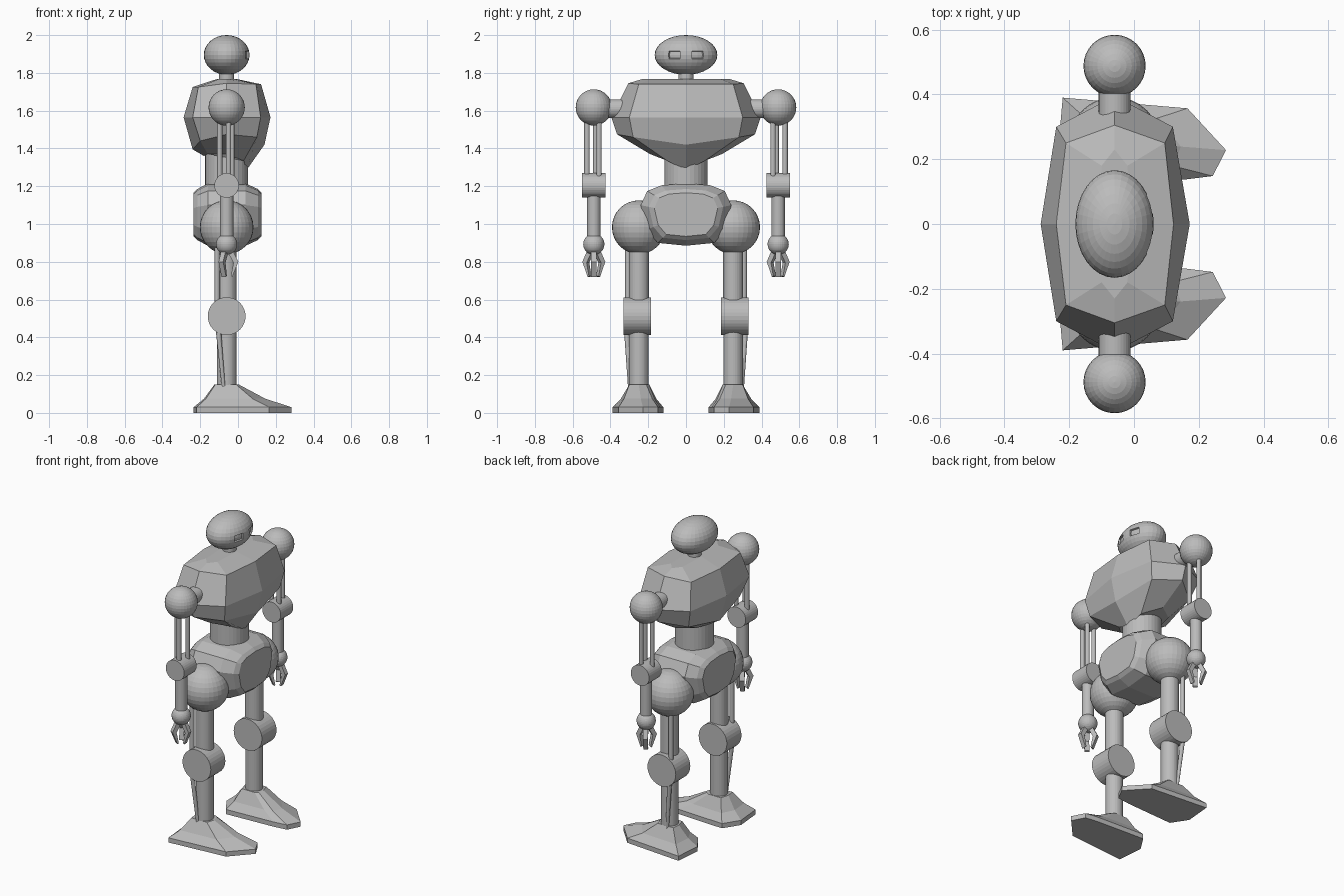
import bpy, bmesh, math
from mathutils import Vector, Matrix

if "Cube" in bpy.data.objects:
    bpy.data.objects.remove(bpy.data.objects["Cube"])

grey = bpy.data.materials.new("grey metal")
grey.diffuse_color = (0.5, 0.5, 0.5, 1)
grey.use_nodes = True
grey.node_tree.nodes["Principled BSDF"].inputs["Base Color"].default_value = grey.diffuse_color
CX = -0.06  # body axis


def finish(name, bm):
    bmesh.ops.recalc_face_normals(bm, faces=bm.faces[:])
    me = bpy.data.meshes.new(name)
    bm.to_mesh(me)
    bm.free()
    me.materials.append(grey)
    ob = bpy.data.objects.new(name, me)
    bpy.context.collection.objects.link(ob)
    return ob


def ball(name, loc, r):
    bm = bmesh.new()
    bmesh.ops.create_uvsphere(bm, u_segments=32, v_segments=16, radius=r,
                              matrix=Matrix.Translation(loc))
    return finish(name, bm)


def rod(name, a, b, r, r2=None, seg=32):
    a, b = Vector(a), Vector(b)
    d = b - a
    m = Matrix.Translation((a + b) / 2) @ d.to_track_quat('Z', 'Y').to_matrix().to_4x4()
    bm = bmesh.new()
    bmesh.ops.create_cone(bm, cap_ends=True, segments=seg, radius1=r,
                          radius2=r if r2 is None else r2, depth=d.length, matrix=m)
    return finish(name, bm)


def loft(name, rings):
    bm = bmesh.new()
    vs = [[bm.verts.new(p) for p in ring] for ring in rings]
    n = len(vs[0])
    for lo, hi in zip(vs, vs[1:]):
        for i in range(n):
            j = (i + 1) % n
            bm.faces.new((lo[i], lo[j], hi[j], hi[i]))
    bm.faces.new(vs[0])
    bm.faces.new(vs[-1])
    return finish(name, bm)


# head with two sunken eye slots
bm = bmesh.new()
bmesh.ops.create_uvsphere(bm, u_segments=32, v_segments=16, radius=1,
                          matrix=Matrix.Translation((CX, 0, 1.895)) @ Matrix.Diagonal((0.121, 0.166, 0.105, 1)))
bm.normal_update()
for s in (-1, 1):
    eye = [f for f in bm.faces if f.calc_center_median().x > 0
           and 0.032 < s * f.calc_center_median().y < 0.093
           and abs(f.calc_center_median().z - 1.895) < 0.02]
    if eye:
        bmesh.ops.inset_region(bm, faces=eye, thickness=0.002, depth=-0.01, use_even_offset=True)
finish("head", bm)
rod("neck", (CX, 0, 1.72), (CX, 0, 1.83), 0.04)

# torso: half rings (back middle, back corner, side, front corner, front middle)
half_rings = [
    [(-0.18, 0, 1.36), (-0.16, 0.12, 1.37), (-0.06, 0.19, 1.37), (0.03, 0.10, 1.335), (0.045, 0, 1.285)],
    [(-0.24, 0, 1.395), (-0.20, 0.26, 1.44), (-0.06, 0.365, 1.475), (0.10, 0.28, 1.46), (0.14, 0, 1.42)],
    [(-0.288, 0, 1.565), (-0.24, 0.30, 1.565), (-0.06, 0.395, 1.565), (0.12, 0.30, 1.565), (0.172, 0, 1.565)],
    [(-0.24, 0, 1.725), (-0.21, 0.25, 1.725), (-0.06, 0.305, 1.745), (0.095, 0.25, 1.74), (0.122, 0, 1.74)],
    [(-0.11, 0, 1.768), (-0.10, 0.18, 1.768), (-0.06, 0.23, 1.768), (-0.02, 0.18, 1.768), (-0.01, 0, 1.768)],
]
loft("torso", [h + [(x, -y, z) for x, y, z in h[3:0:-1]] for h in half_rings])
rod("waist", (CX, 0, 1.14), (CX, 0, 1.42), 0.114)

# pelvis: octagonal section lofted front to back
section = [(0, 0.165), (0.13, 0.155), (0.205, 0.125), (0.24, 0.05), (0.21, -0.08),
           (0.15, -0.15), (0, -0.165)]
section += [(-y, z) for y, z in section[5:0:-1]]
loft("pelvis", [[(x, y * k, 1.05 + z * k) for y, z in section]
                for x, k in ((-0.235, 0.70), (-0.215, 0.82), (-0.16, 1.0),
                             (0.04, 1.0), (0.105, 0.82), (0.124, 0.70))])

# foot outline (y measured from the outer side, mirrored per leg)
sole = [(-0.22, 0.39), (0.165, 0.357), (0.284, 0.228), (0.243, 0.148),
        (0.155, 0.137), (-0.17, 0.12), (-0.235, 0.22)]
cuff = [(-0.12, 0.30), (-0.01, 0.30), (0.005, 0.25), (0.0, 0.21),
        (-0.02, 0.195), (-0.11, 0.195), (-0.125, 0.25)]
mid = [((a + c) / 2, (b + d) / 2) for (a, b), (c, d) in zip(sole, cuff)]
claw = [(0, 0.87), (0.03, 0.865), (0.062, 0.80), (0.03, 0.72), (0.022, 0.725),
        (0.036, 0.795), (0.012, 0.84)]

for s, side in ((-1, "right"), (1, "left")):
    # leg
    y = 0.25 * s
    ball(side + "_hip", (CX, y, 0.983), 0.142)
    rod(side + "_thigh", (CX, y, 0.5), (CX, y, 0.95), 0.053)
    rod(side + "_thigh_piston", (-0.11, 0.308 * s, 0.5), (-0.11, 0.308 * s, 0.95), 0.014, seg=12)
    rod(side + "_knee", (CX, 0.185 * s, 0.512), (CX, 0.332 * s, 0.512), 0.1)
    rod(side + "_shin", (CX, y, 0.12), (CX, y, 0.5), 0.052)
    rod(side + "_shin_piston", (-0.075, 0.297 * s, 0.12), (-0.105, 0.315 * s, 0.45), 0.009, 0.014, seg=12)
    loft(side + "_foot", [[(px, py * s, z) for px, py in ring] for ring, z in
                          ((sole, 0), (sole, 0.03), (mid, 0.075), (cuff, 0.15))])

    # arm
    y = 0.488 * s
    rod(side + "_shoulder_axle", (CX, 0.3 * s, 1.61), (CX, 0.45 * s, 1.61), 0.049)
    ball(side + "_shoulder", (CX, y, 1.617), 0.096)
    for i, a in enumerate((45, 165, 285)):
        t = math.radians(a)
        px, py = CX + 0.038 * math.cos(t), y - s * 0.038 * math.sin(t)
        rod(f"{side}_upper_arm_rod_{i + 1}", (px, py, 1.18), (px, py, 1.6), 0.014, seg=16)
    rod(side + "_elbow", (CX, y - 0.063, 1.204), (CX, y + 0.063, 1.204), 0.065)
    rod(side + "_forearm", (CX, y, 0.9), (CX, y, 1.2), 0.035)
    ball(side + "_wrist", (CX, y, 0.893), 0.056)

    # three-fingered claw
    for i in range(3):
        t = math.radians(120 * i)
        u = Vector((math.cos(t), math.sin(t), 0))
        w = Vector((-math.sin(t), math.cos(t), 0)) * 0.014
        base = Vector((CX, y, 0))
        loft(f"{side}_finger_{i + 1}",
             [[base + u * r + w * k + Vector((0, 0, z)) for r, z in claw] for k in (-1, 1)])
